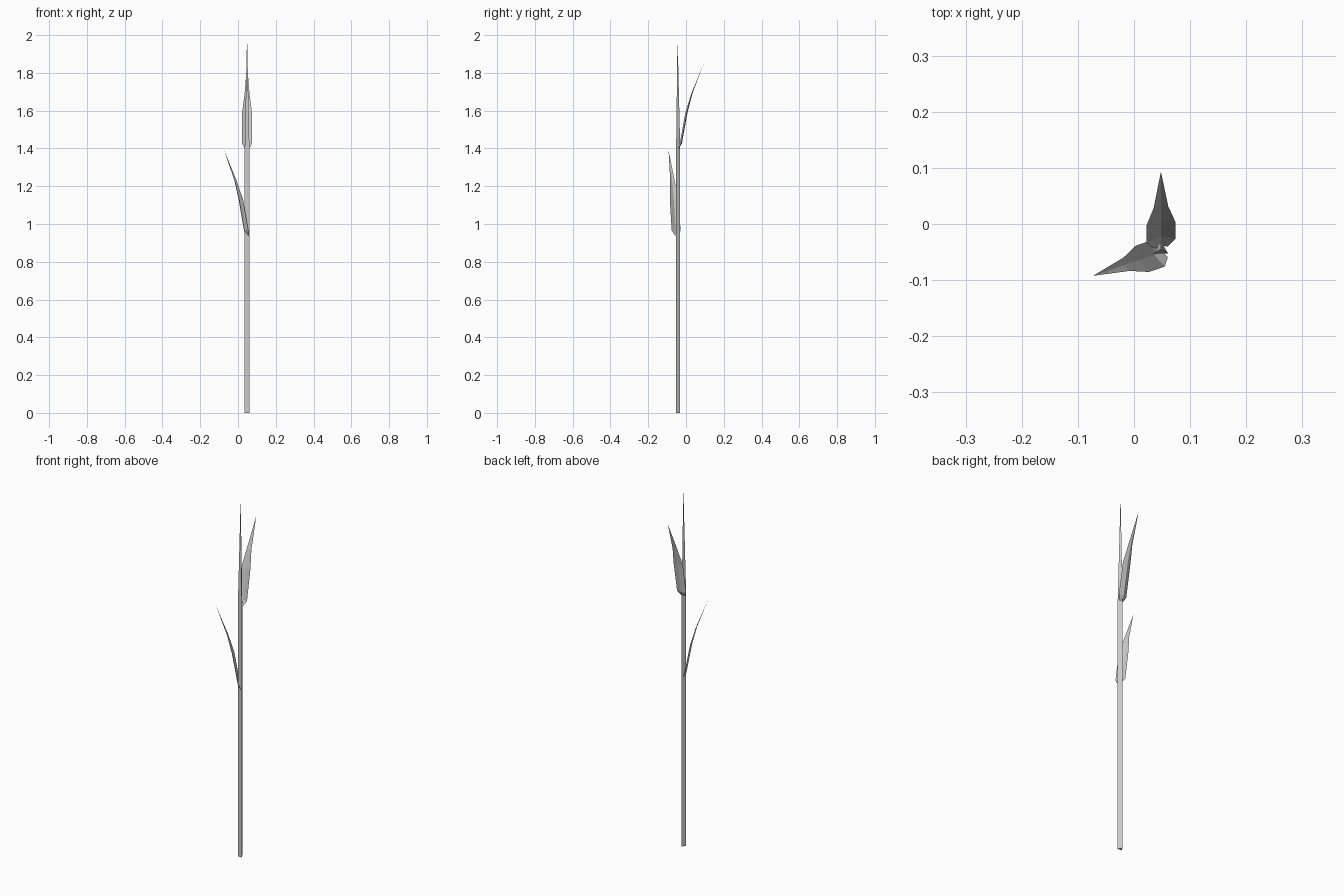
import bpy
from math import sin, cos, radians

if "Cube" in bpy.data.objects:
    bpy.data.objects.remove(bpy.data.objects["Cube"])

CX, CY, R = 0.048, -0.045, 0.0145


def make_mesh(name, verts, faces):
    me = bpy.data.meshes.new(name)
    me.from_pydata(verts, [], faces)
    me.update()
    ob = bpy.data.objects.new(name, me)
    bpy.context.collection.objects.link(ob)
    return ob


# Three-sided stem, tapering to a point above the upper leaf
def stem():
    verts = [(CX + R * cos(radians(a)), CY + R * sin(radians(a)), z)
             for z in (0.0, 1.4) for a in (90, 210, 330)]
    verts.append((CX, CY, 2.0))
    faces = [(2, 1, 0)]
    for i in range(3):
        j = (i + 1) % 3
        faces += [(i, j, j + 3, i + 3), (i + 3, j + 3, 6)]
    make_mesh("stem", verts, faces)


# Creased leaf blade: (outward distance, height, half width, crease depth)
SECTIONS = [(-0.005, 0.0, 0.012, 0.004), (0.007, 0.025, 0.026, 0.008),
            (0.037, 0.19, 0.026, 0.008), (0.067, 0.29, 0.013, 0.004)]
TIP = (0.13, 0.45)


def leaf(name, base, angle):
    c, s = cos(radians(angle)), sin(radians(angle))

    def place(out, side, z):
        return (base[0] + out * c + side * s,
                base[1] + out * s - side * c, base[2] + z)

    verts, faces = [], []
    for out, z, w, d in SECTIONS:
        skew = 0.13 * w
        verts += [place(out - skew, -w, z), place(out + d, 0, z),
                  place(out + skew, w, z)]
    verts.append(place(TIP[0], 0, TIP[1]))
    for k in range(len(SECTIONS) - 1):
        for i in (3 * k, 3 * k + 1):
            faces.append((i, i + 1, i + 4, i + 3))
    n = len(verts) - 1
    faces += [(n - 3, n - 2, n), (n - 2, n - 1, n)]
    make_mesh(name, verts, faces)


stem()
leaf("upper_leaf", (0.048, -0.037, 1.40), 90)
leaf("lower_leaf", (0.050, -0.050, 0.94), 199)
